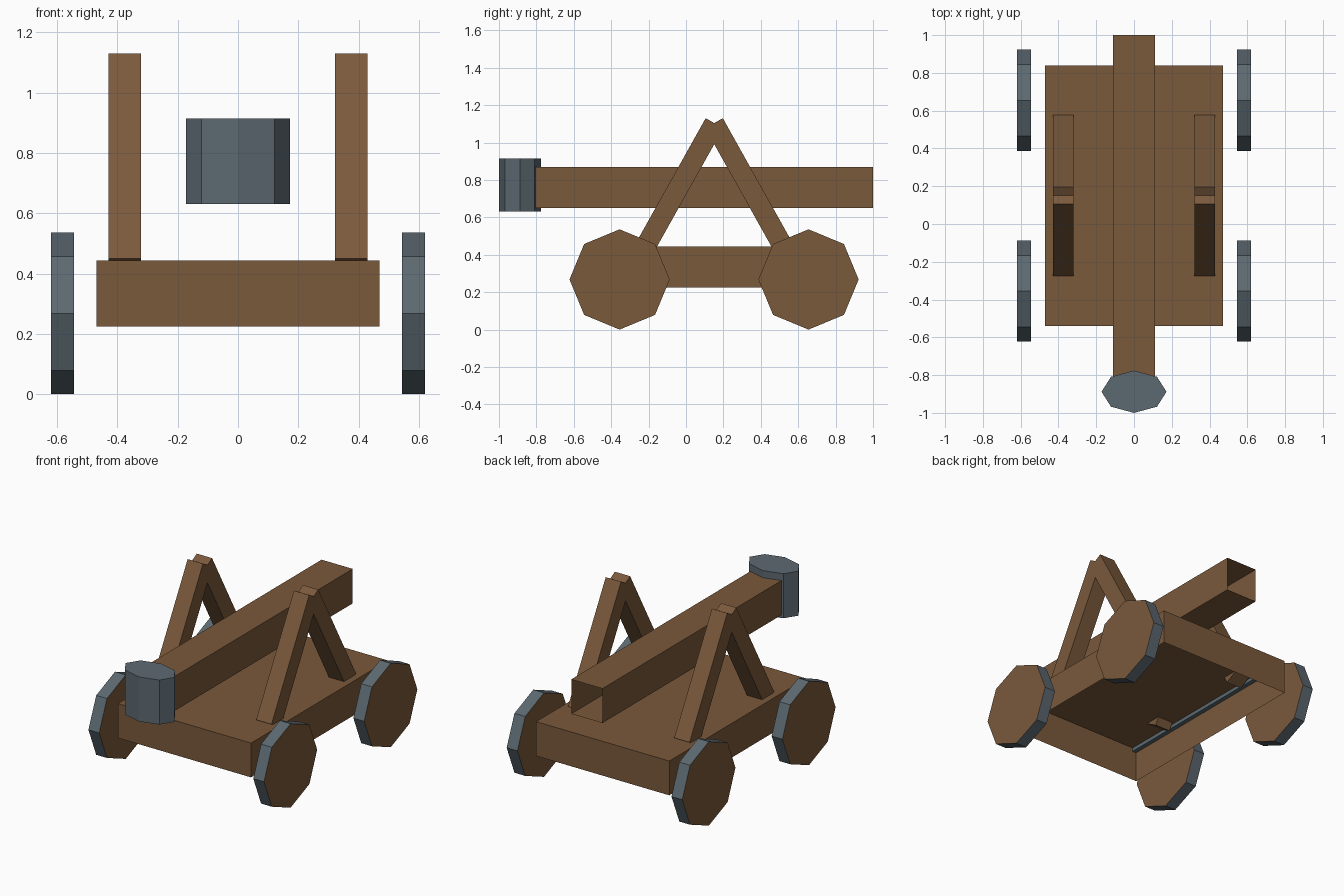
import bpy, bmesh, math
from mathutils import Matrix, Vector

if "Cube" in bpy.data.objects:
    bpy.data.objects.remove(bpy.data.objects["Cube"])


def material(name, rgb):
    m = bpy.data.materials.new(name)
    m.diffuse_color = (*rgb, 1)
    m.use_nodes = True
    m.node_tree.nodes["Principled BSDF"].inputs["Base Color"].default_value = m.diffuse_color
    return m


WOOD = material("brown wood", (0.195, 0.10, 0.044))
STEEL = material("blue grey steel", (0.107, 0.141, 0.165))


def finish(name, bm, *mats):
    me = bpy.data.meshes.new(name)
    bm.to_mesh(me)
    bm.free()
    for m in mats:
        me.materials.append(m)
    ob = bpy.data.objects.new(name, me)
    bpy.context.collection.objects.link(ob)
    return ob


def box(name, lo, hi, mat, open_side=None, tilt=0):
    """Box between two corners; open_side drops the face with that normal."""
    lo, hi = Vector(lo), Vector(hi)
    bm = bmesh.new()
    bmesh.ops.create_cube(bm, size=1)
    if open_side:
        gone = [f for f in bm.faces if f.normal.dot(Vector(open_side)) > 0.9]
        bmesh.ops.delete(bm, geom=gone, context='FACES_ONLY')
    bm.transform(Matrix.Translation((lo + hi) / 2) @ Matrix.Rotation(tilt, 4, 'X')
                 @ Matrix.Diagonal((*(hi - lo), 1)))
    return finish(name, bm, mat)


def octagon(name, loc, radii, depth, turn, *mats):
    """Eight-sided drum; the caps take the last material."""
    bm = bmesh.new()
    bmesh.ops.create_cone(bm, cap_ends=True, segments=8, radius1=1, radius2=1, depth=depth)
    for f in bm.faces:
        f.material_index = len(mats) - 1 if len(f.verts) == 8 else 0
    bm.transform(Matrix.Translation(loc) @ turn @ Matrix.Diagonal((*radii, 1, 1)))
    return finish(name, bm, *mats)


# Cart body, open underneath
box("cart_body", (-0.47, -0.54, 0.224), (0.47, 0.84, 0.443), WOOD, (0, 0, -1))

# Throwing arm, hollow at the back end
box("throwing_arm", (-0.11, -0.81, 0.65), (0.11, 1.0, 0.87), WOOD, (0, 1, 0))

# Bucket
octagon("bucket", (0, -0.888, 0.773), (0.172, 0.112), 0.284, Matrix.Identity(4), STEEL)

LEAN = math.atan2(0.488, 0.873)
LENGTH, THICK, APEX = 0.779, 0.108, 0.151
for side, label in ((-1, "left"), (1, "right")):
    # Leaning legs of the arm support, crossing at the top
    for d, end in ((-1, "front"), (1, "back")):
        outer_top = Vector((0.375 * side, APEX + d * 0.046, 1.13))
        along = Vector((0, d * math.sin(LEAN), -math.cos(LEAN)))
        across = Vector((0, -d * math.cos(LEAN), -math.sin(LEAN)))
        c = outer_top + along * LENGTH / 2 + across * THICK / 2
        half = Vector((0.054, THICK / 2, LENGTH / 2))
        box(f"{label}_{end}_support_leg", c - half, c + half, WOOD, tilt=d * LEAN)

    # Wheels: steel rim, wooden faces
    for y, end in ((-0.355, "front"), (0.655, "back")):
        octagon(f"{label}_{end}_wheel", (0.582 * side, y, 0.268), (0.268, 0.268), 0.076,
                Matrix.Rotation(math.pi / 2, 4, 'Y'), STEEL, WOOD)

    # Steel rail under the deck
    x = sorted((0.468 * side, 0.44 * side))
    box(f"{label}_under_rail", (x[0], -0.538, 0.418), (x[1], 0.838, 0.441), STEEL)
